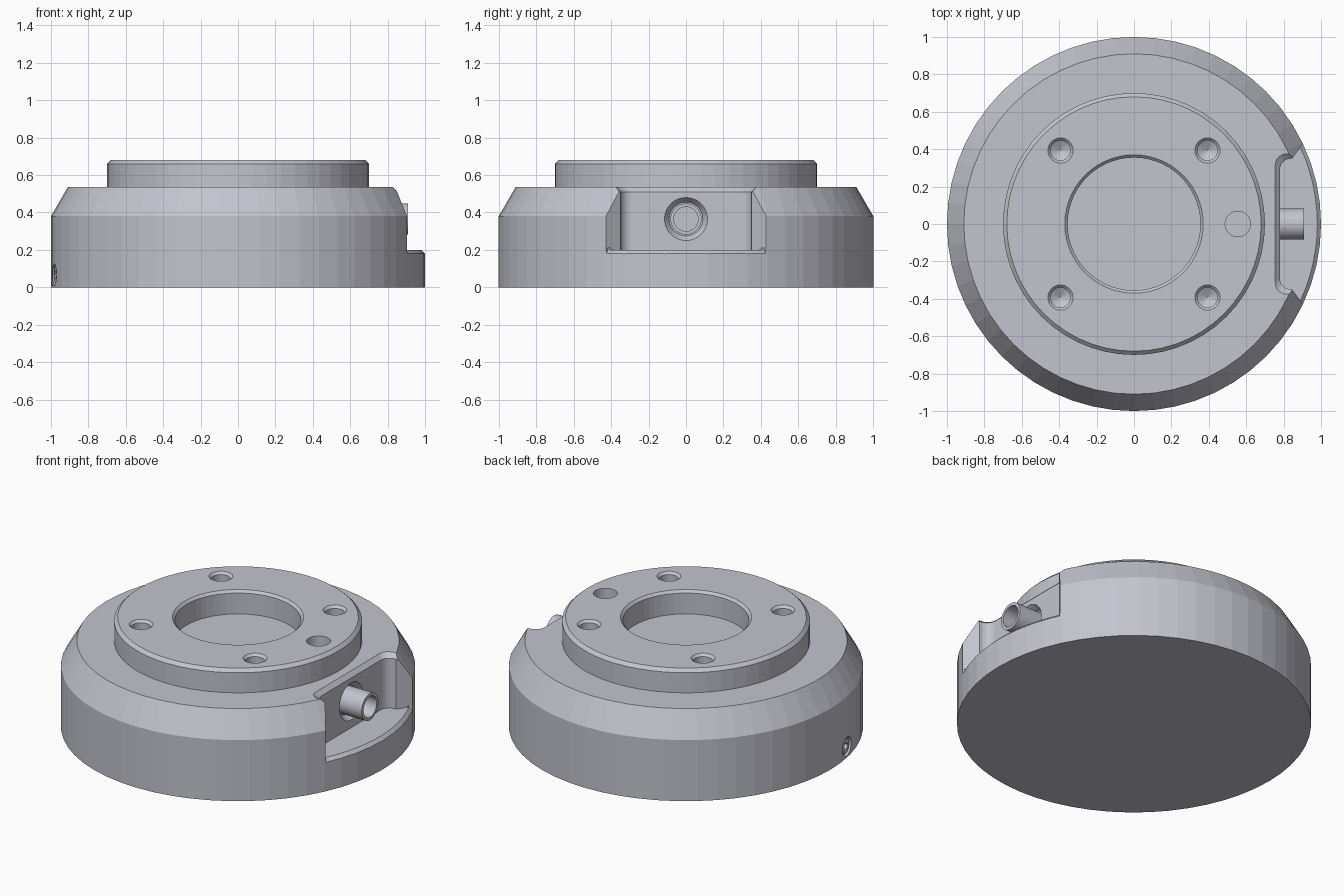
import bpy, bmesh
from math import pi, radians, sin, cos
from mathutils import Matrix, Vector

cube = bpy.data.objects.get("Cube")
if cube:
    bpy.data.objects.remove(cube, do_unlink=True)

metal = bpy.data.materials.new("lavender grey metal")
metal.use_nodes = True
colour = (0.55, 0.55, 0.62, 1)
metal.diffuse_color = colour
metal.node_tree.nodes["Principled BSDF"].inputs["Base Color"].default_value = colour


def finish(name, bm, place=None):
    """Clean up a mesh and add it to the scene."""
    bmesh.ops.remove_doubles(bm, verts=bm.verts, dist=1e-5)
    bmesh.ops.recalc_face_normals(bm, faces=bm.faces)
    mesh = bpy.data.meshes.new(name)
    bm.to_mesh(mesh)
    bm.free()
    mesh.materials.append(metal)
    if place:
        mesh.transform(place)
    obj = bpy.data.objects.new(name, mesh)
    bpy.context.collection.objects.link(obj)
    return obj


def revolve(name, profile, steps=32, place=None, start=0, sweep=2 * pi, closed=False):
    """Spin an (r, z) profile around z; a partial sweep gets end caps."""
    bm = bmesh.new()
    vs = [bm.verts.new((r * cos(start), r * sin(start), z)) for r, z in profile]
    edges = [bm.edges.new(pair) for pair in zip(vs, vs[1:])]
    if closed:
        edges.append(bm.edges.new((vs[-1], vs[0])))
    bmesh.ops.spin(bm, geom=vs + edges, cent=(0, 0, 0), axis=(0, 0, 1),
                   angle=sweep, steps=steps)
    bmesh.ops.remove_doubles(bm, verts=bm.verts, dist=1e-5)
    if closed:
        bmesh.ops.holes_fill(bm, edges=[e for e in bm.edges if e.is_boundary])
    return finish(name, bm, place)


def cut(obj, cutter):
    """Subtract a cutter and discard it."""
    cutter.hide_render = True
    mod = obj.modifiers.new("cut", "BOOLEAN")
    mod.operation = "DIFFERENCE"
    mod.solver = "EXACT"
    mod.object = cutter
    bpy.context.view_layer.update()
    baked = bpy.data.meshes.new_from_object(
        obj.evaluated_get(bpy.context.evaluated_depsgraph_get()))
    obj.modifiers.clear()
    obj.data = baked
    bpy.data.objects.remove(cutter, do_unlink=True)


def facing(x, y, z, direction):
    """Place a revolved part at a point with its axis along a direction."""
    turn = Vector(direction).to_track_quat("Z", "Y").to_matrix().to_4x4()
    return Matrix.Translation((x, y, z)) @ turn


def pocket_outline(grow):
    """Pocket plan: flat back wall, rounded corners, flared mouth."""
    back, side, rad = 0.78 - grow, 0.35 + grow, 0.06
    half = [(back + rad - rad * cos(a), side - rad + rad * sin(a))
            for a in (i * pi / 12 for i in range(7))]
    half += [(0.845 - grow / 2, side), (0.905, 0.43), (1.2, 0.725)]
    return [(x, -y) for x, y in reversed(half)] + half


# Body: base, sloped shoulder, raised ring and shallow centre bore
body = revolve("housing", [
    (0, 0), (1, 0), (1, 0.38), (0.91, 0.535), (0.7, 0.535), (0.7, 0.66),
    (0.68, 0.68), (0.37, 0.68), (0.355, 0.665), (0.355, 0.535), (0, 0.535)], 56)

# Side pocket with a bevelled top edge
bm = bmesh.new()
rings = [[bm.verts.new((x, y, z)) for x, y in pocket_outline(g)]
         for z, g in ((0.2, 0), (0.51, 0), (0.535, 0.025), (0.6, 0.025))]
bm.faces.new(rings[0])
bm.faces.new(rings[-1])
for low, high in zip(rings, rings[1:]):
    for i in range(len(low)):
        j = (i + 1) % len(low)
        bm.faces.new((low[i], low[j], high[j], high[i]))
cut(body, finish("pocket_cutter", bm))

# Bevel along the outer lip of the pocket floor
reach = radians(25.2)
cut(body, revolve("lip_cutter", [(0.97, 0.21), (1.02, 0.16), (1.02, 0.21)],
                  12, None, -reach, 2 * reach, True))

# Four countersunk screw holes with drill-point bottoms
for sx in (-1, 1):
    for sy in (-1, 1):
        cut(body, revolve("hole_cutter", [
            (0, 0.7), (0.087, 0.7), (0.053, 0.665), (0.053, 0.57), (0, 0.54)],
            24, Matrix.Translation((0.393 * sx, 0.393 * sy, 0))))

# Plain locating hole
cut(body, revolve("pin_hole_cutter", [(0, 0.72), (0.068, 0.72), (0.068, 0.55), (0, 0.55)],
                  24, Matrix.Translation((0.555, 0, 0))))

# Countersunk seat for the cable outlet
cut(body, revolve("outlet_seat_cutter", [
    (0, 0.03), (0.135, 0.03), (0.115, 0), (0.09, -0.035), (0, -0.035)],
    32, facing(0.78, 0, 0.365, (1, 0, 0))))

# Cable outlet tube
tube = revolve("cable_outlet", [
    (0, 0), (0.083, 0), (0.083, 0.17), (0.065, 0.17), (0.065, 0.04), (0, 0.04)],
    32, facing(0.74, 0, 0.365, (1, 0, 0)))

# Small set screw sunk in the outer wall
angle = radians(190.5)
out = Vector((cos(angle), sin(angle), 0))
spot = out * 0.998 + Vector((0, 0, 0.068))
seat = facing(*spot, out)
cut(body, revolve("screw_seat_cutter", [(0, 0.05), (0.058, 0.05), (0.058, -0.04), (0, -0.04)],
                  24, seat))
screw = revolve("set_screw", [
    (0, -0.06), (0.057, -0.06), (0.057, -0.018), (0.044, -0.006), (0, -0.006)], 24, seat)
cut(screw, revolve("hex_socket_cutter", [(0, 0.03), (0.025, 0.03), (0.025, -0.04), (0, -0.04)],
                   6, seat))

# Round parts are smooth, with crisp edges kept
bpy.ops.object.select_all(action="DESELECT")
for obj in (tube, screw):
    obj.select_set(True)
bpy.context.view_layer.objects.active = tube
bpy.ops.object.shade_smooth_by_angle(angle=radians(30))
